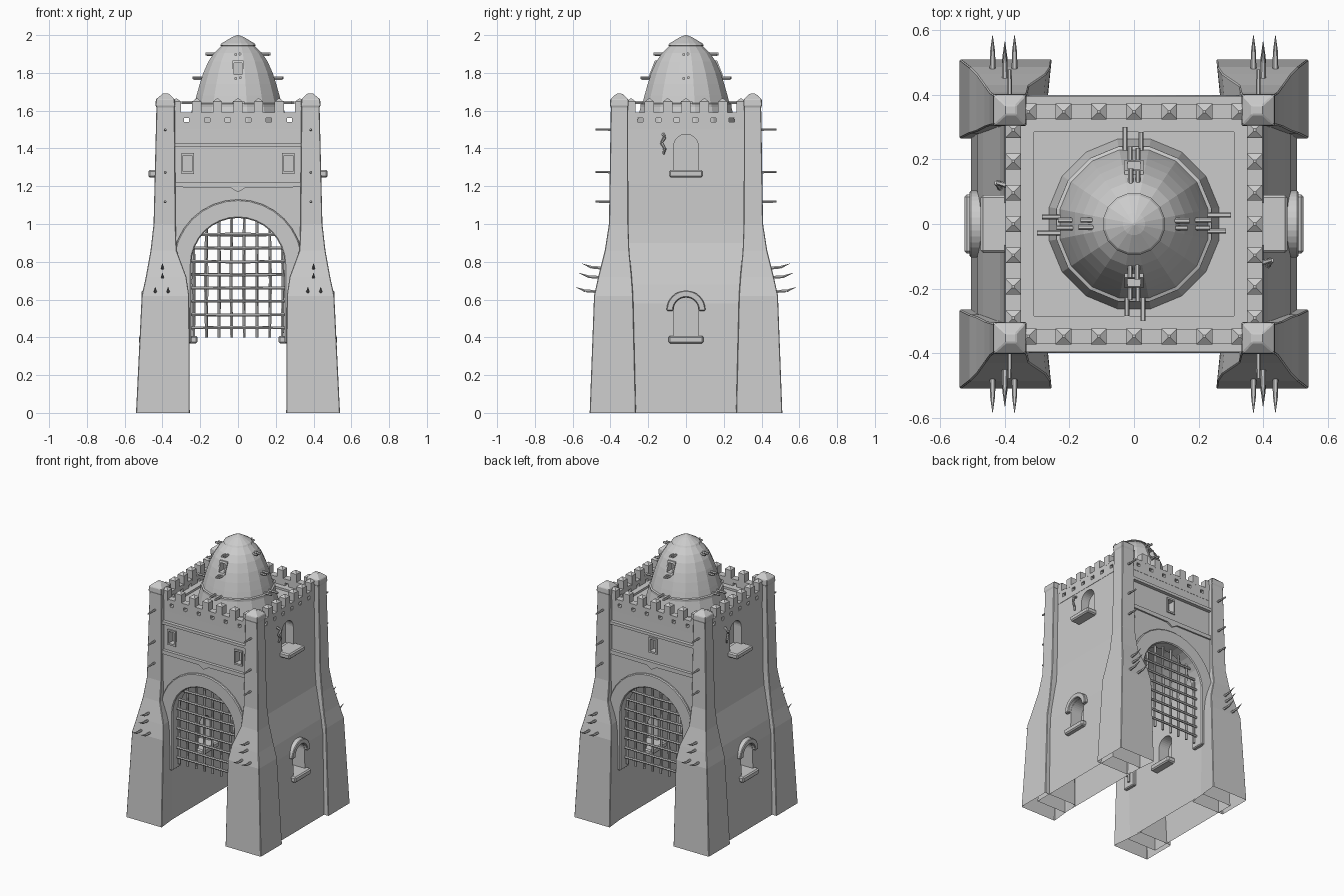
import bpy, bmesh, math, random
from mathutils import Vector

random.seed(4)
if "Cube" in bpy.data.objects:
    bpy.data.objects.remove(bpy.data.objects["Cube"])

stone = bpy.data.materials.new("grey stone")
stone.use_nodes = True
stone.diffuse_color = (0.6, 0.6, 0.6, 1)
stone.node_tree.nodes["Principled BSDF"].inputs["Base Color"].default_value = (0.6, 0.6, 0.6, 1)


def solid(name, *parts, bevel=0):
    """Skin each part, a list of matching rings, into one closed mesh."""
    bm = bmesh.new()
    for rings in parts:
        loops = [[bm.verts.new(p) for p in ring] for ring in rings]
        n = len(loops[0])
        for low, high in zip(loops, loops[1:]):
            for i in range(n):
                j = (i + 1) % n
                bm.faces.new((low[i], low[j], high[j], high[i]))
        bm.faces.new(loops[0][::-1])
        bm.faces.new(loops[-1])
    bmesh.ops.recalc_face_normals(bm, faces=bm.faces)
    mesh = bpy.data.meshes.new(name)
    bm.to_mesh(mesh)
    bm.free()
    mesh.materials.append(stone)
    obj = bpy.data.objects.new(name, mesh)
    bpy.context.scene.collection.objects.link(obj)
    if bevel:
        mod = obj.modifiers.new("Bevel", "BEVEL")
        mod.width, mod.segments = bevel, 1
        mod.limit_method, mod.angle_limit = "ANGLE", math.radians(40)
    return obj


def rect(x0, x1, y0, y1, z):
    return [(x0, y0, z), (x1, y0, z), (x1, y1, z), (x0, y1, z)]


def box(x0, x1, y0, y1, z0, z1):
    return [rect(x0, x1, y0, y1, z0), rect(x0, x1, y0, y1, z1)]


def prism_y(pts, y0, y1):
    return [[(a, y, z) for a, z in pts] for y in (y0, y1)]


def prism_x(pts, x0, x1):
    return [[(x, a, z) for a, z in pts] for x in (x0, x1)]


def arc(r, z, n=16):
    return [(r * math.cos(math.pi * i / n), z + r * math.sin(math.pi * i / n)) for i in range(n + 1)]


def arch(r, z0, spring):
    return [(r, z0)] + arc(r, spring) + [(-r, z0)]


def arch_band(r0, r1, z0, spring):
    return arch(r1, z0, spring) + arch(r0, z0, spring)[::-1]


def tube(a, b, r0, r1=None, n=6):
    a, b = Vector(a), Vector(b)
    q = (b - a).to_track_quat("Z", "Y")
    return [[c + q @ Vector((r * math.cos(t), r * math.sin(t), 0))
             for t in (2 * math.pi * i / n for i in range(n))]
            for c, r in ((a, r0), (b, r0 if r1 is None else r1))]


def carve(obj, *cutters):
    """Subtract each cutter and bake the result."""
    tools = [solid("cutter", c) for c in cutters]
    for t in tools:
        t.hide_render = True
        mod = obj.modifiers.new("Cut", "BOOLEAN")
        mod.operation, mod.solver, mod.object = "DIFFERENCE", "EXACT", t
    bpy.context.view_layer.update()
    dg = bpy.context.evaluated_depsgraph_get()
    mesh = bpy.data.meshes.new_from_object(obj.evaluated_get(dg))
    obj.modifiers.clear()
    obj.data = mesh
    for t in tools:
        bpy.data.objects.remove(t)


def open_base(obj):
    """Remove the faces lying on the ground, leaving a hollow shell."""
    bm = bmesh.new()
    bm.from_mesh(obj.data)
    ground = [f for f in bm.faces if all(v.co.z < .001 for v in f.verts)]
    bmesh.ops.delete(bm, geom=ground, context="FACES")
    bm.to_mesh(obj.data)
    bm.free()


SIGNS = (-1, 1)
SPRING = 0.785

# Main body: flared side walls, vaulted passage, niches and sunken roof
walls = [(0, .505, .385), (.58, .485, .385), (.68, .468, .385), (.9, .415, .385), (1.0, .405, .385),
         (1.2, .402, .385), (1.21, .402, .374), (1.54, .395, .37)]
body = solid("gatehouse_body", [rect(-x, x, -y, y, z) for z, x, y in walls])
niches = [prism_y(arch(.27, -.1, SPRING), -.6, .6),
          box(-.31, .31, -.285, .285, 1.525, 1.6),
          box(-.025, .025, .33, .5, 1.29, 1.38)]
for s in SIGNS:
    niches += [box(s * .267 - .024, s * .267 + .024, -.5, -.33, 1.275, 1.365),
               prism_x(arch(.065, 1.28, 1.41), *sorted((s * .335, s * .6))),
               prism_x(arch(.065, .405, .545), *sorted((s * .395, s * .7))),
               prism_x(arch(.065, .405, .545), *sorted((s * .2, s * .35)))]
carve(body, *niches)
open_base(body)

# Corner buttress towers with pointed caps; the base is skewed on its inner corner
tower = [(0, .255, .54, .265, .51, .025), (.62, .258, .51, .28, .487, .022), (.72, .273, .488, .287, .465, .015),
         (.86, .325, .463, .3, .43, 0), (1.0, .33, .447, .305, .408, 0), (1.62, .335, .432, .307, .398, 0),
         (1.625, .333, .437, .303, .403, 0), (1.66, .335, .435, .305, .401, 0), (1.69, .365, .398, .338, .368, 0)]
for sx in SIGNS:
    for sy in SIGNS:
        rings = [[(sx * (a + k), sy * c, z), (sx * b, sy * c, z), (sx * b, sy * d, z), (sx * a, sy * d, z)]
                 for z, a, b, c, d, k in tower]
        open_base(solid("corner_tower", rings, bevel=.012))
        # Short pegs above, long rising spikes on the flare
        pegs = [tube((sx * .385, sy * .38, z), (sx * .385, sy * .478, z), .008, .006) for z in (1.5, 1.275, 1.118)]
        for x, z, y in ((.4, .765, .55), (.4, .715, .565), (.37, .64, .583), (.438, .64, .583)):
            mid = (sx * x, sy * (y - .05), z + .006)
            pegs += [tube((sx * x, sy * .42, z), mid, .01, .008),
                     tube(mid, (sx * x, sy * y, z + .025), .008, .001)]
        solid("tower_spikes", *pegs)

# Front and back: arch surround, mouldings and portcullis
for s in SIGNS:
    solid("arch_surround", prism_y(arch_band(.247, .345, .37, SPRING), s * .3, s * .4), bevel=.006)
    ledge = [(-.335, 1.195), (-.335, 1.222), (.335, 1.222), (.335, 1.195), (.04, 1.192), (0, 1.168), (-.04, 1.192)]
    solid("lower_moulding", prism_y(ledge, s * .36, s * .396))
    solid("upper_moulding", box(-.335, .335, s * .36, s * .396, 1.41, 1.43))
    bars = []
    for i in range(8):
        x = (i - 3.5) * .067
        top = SPRING + math.sqrt(.252 ** 2 - x * x)
        knee = (x + random.uniform(-.006, .006), s * .335, .7)
        bars += [tube((x, s * .335, .4), knee, .0085), tube(knee, (x, s * .335, top), .0085)]
    for i in range(8):
        z = .45 + i * .0705
        w = math.sqrt(.255 ** 2 - max(0, z - SPRING) ** 2)
        d = random.uniform(-.005, .005)
        bars += [tube((-w, s * .345, z), (0, s * .345, z + d), .0085),
                 tube((0, s * .345, z + d), (w, s * .345, z), .0085)]
    solid("portcullis", *bars)

# Small window frames
for x, s, z0, z1 in ((-.267, -1, 1.265, 1.375), (.267, -1, 1.265, 1.375), (0, 1, 1.28, 1.39)):
    frame = solid("window_frame", box(x - .033, x + .033, *sorted((s * .36, s * .382)), z0, z1))
    carve(frame, box(x - .023, x + .023, *sorted((s * .3, s * .5)), z0 + .012, z1 - .012))

# Sides: sills, hood mouldings and hanging hooks
for s in SIGNS:
    solid("upper_sill", box(s * .35, s * .475, -.09, .09, 1.247, 1.285), bevel=.008)
    solid("lower_sill", box(s * .215, s * .525, -.092, .092, .367, .408), bevel=.008)
    solid("window_hood", prism_x(arch_band(.067, .103, .54, .545), s * .43, s * .51), bevel=.006)
    y = -s * .12
    path = [(s * .395, y, 1.475), (s * .425, y + .008, 1.46), (s * .415, y - .01, 1.43),
            (s * .42, y + .008, 1.4), (s * .41, y, 1.37)]
    solid("wall_hook", *[tube(a, b, .009, .006) for a, b in zip(path, path[1:])])

# Parapet walls with drain holes and low pyramid-topped merlons
for s in SIGNS:
    gaps = [(i - 2.5) for i in range(6)]
    wall = solid("front_parapet", box(-.35, .35, *sorted((s * .325, s * .372)), 1.5, 1.59))
    carve(wall, *[box(g * .109 - .014, g * .109 + .014, *sorted((s * .3, s * .45)), 1.536, 1.561) for g in gaps])
    wall = solid("side_parapet", box(*sorted((s * .35, s * .398)), -.33, .33, 1.5, 1.59))
    carve(wall, *[box(*sorted((s * .3, s * .45)), g * .097 - .014, g * .097 + .014, 1.536, 1.561) for g in gaps])
    merlons = []
    for i in range(-3, 4):
        for cx, cy in ((i * .109, s * .348), (s * .374, i * .097)):
            merlons.append([rect(cx - r, cx + r, cy - r, cy + r, z)
                            for z, r in ((1.58, .0245), (1.648, .0245), (1.664, .004))])
    solid("merlons", *merlons)

# Faceted dome with base ring and cap
profile = [(.27, 1.515), (.245, 1.62), (.245, 1.636), (.234, 1.64), (.224, 1.68), (.207, 1.74),
           (.187, 1.8), (.16, 1.86), (.13, 1.905), (.09, 1.943), (.097, 1.945), (.09, 1.955),
           (.035, 1.988), (.004, 2.0)]
dome = solid("dome", [[(r * math.cos(t), r * math.sin(t), z) for t in
                       (2 * math.pi * (i + .5) / 16 for i in range(16))] for r, z in profile])
carve(dome, *[box(-.022, .022, *sorted((s * .13, s * .3)), 1.79, 1.855) for s in SIGNS])

# Dome window frames leaning with the slope
for s in SIGNS:
    lean = [(s * .13, 1.78), (s * .198, 1.78), (s * .165, 1.865), (s * .13, 1.865)]
    frame = solid("dome_window_frame", prism_x(lean, -.03, .03))
    carve(frame, box(-.02, .02, *sorted((s * .1, s * .3)), 1.792, 1.853))

# Timber pegs around the dome on four sides
pegs = []
for k in range(4):
    a = k * math.pi / 2
    out, side = Vector((math.cos(a), math.sin(a), 0)), Vector((-math.sin(a), math.cos(a), 0))
    for r0, r1, off, z in ((.2, .3, .028, 1.643), (.2, .285, -.022, 1.643), (.15, .24, .012, 1.775),
                           (.15, .235, -.012, 1.77), (.09, .172, .01, 1.9), (.09, .165, -.012, 1.897)):
        p = side * off + Vector((0, 0, z))
        pegs.append(tube(p + out * r0, p + out * r1, .008))
solid("dome_pegs", *pegs)
